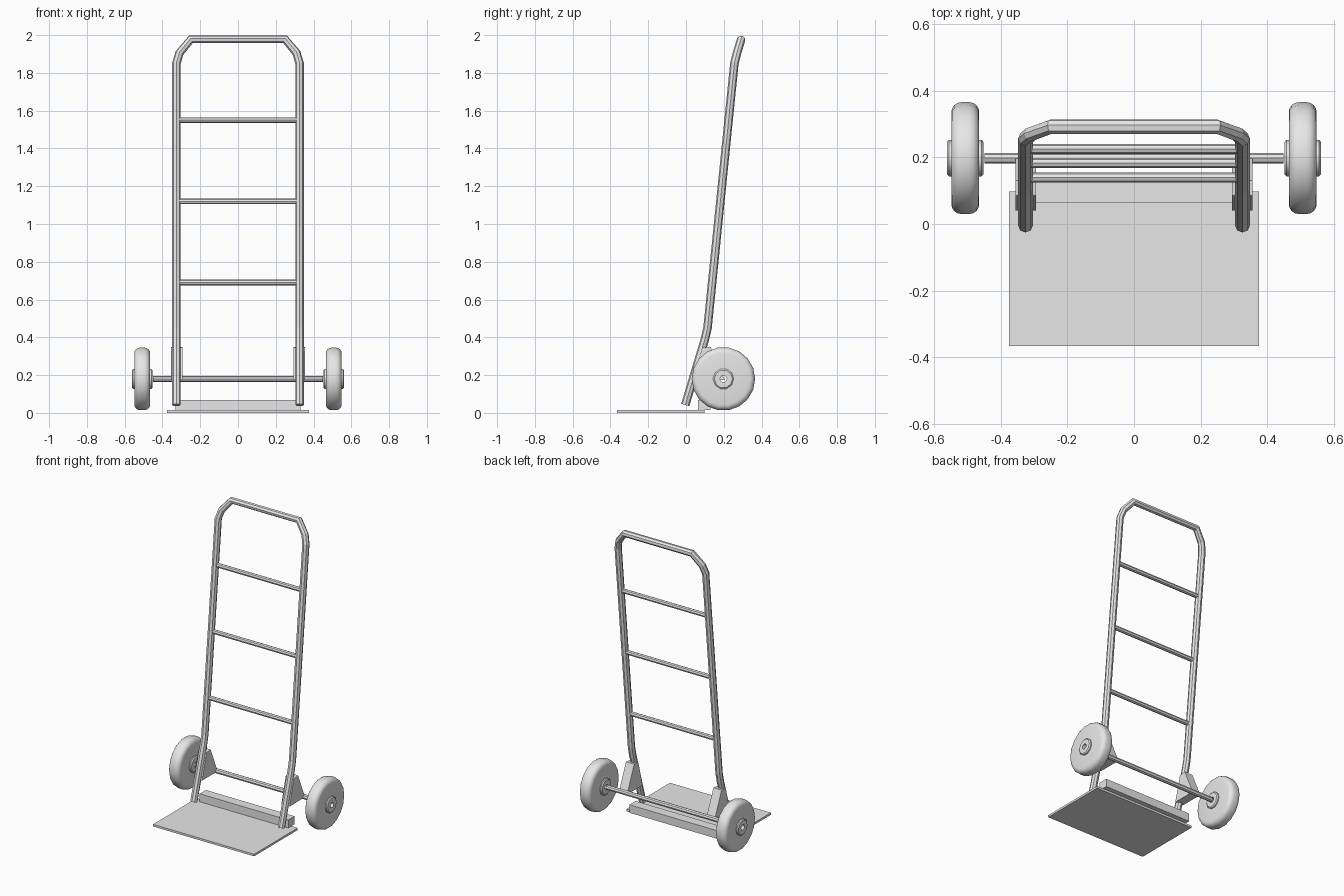
import bpy, bmesh
from math import pi, cos, sin, radians
from mathutils import Vector

cube = bpy.data.objects.get("Cube")
if cube:
    bpy.data.objects.remove(cube, do_unlink=True)

grey = bpy.data.materials.new("light_grey")
grey.use_nodes = True
grey.diffuse_color = (0.8, 0.8, 0.8, 1)
grey.node_tree.nodes["Principled BSDF"].inputs["Base Color"].default_value = (0.8, 0.8, 0.8, 1)


def add_object(name, bm, smooth=False):
    bmesh.ops.recalc_face_normals(bm, faces=bm.faces)
    mesh = bpy.data.meshes.new(name)
    bm.to_mesh(mesh)
    bm.free()
    mesh.materials.append(grey)
    obj = bpy.data.objects.new(name, mesh)
    bpy.context.collection.objects.link(obj)
    if smooth:
        bpy.ops.object.select_all(action="DESELECT")
        obj.select_set(True)
        bpy.context.view_layer.objects.active = obj
        bpy.ops.object.shade_smooth_by_angle(angle=radians(40))
    return obj


def tube(name, points, radius, caps=True):
    """Eight-sided tube swept along a path of points."""
    curve = bpy.data.curves.new(name, "CURVE")
    curve.dimensions = "3D"
    curve.bevel_depth = radius
    curve.bevel_resolution = 2
    curve.use_fill_caps = caps
    spline = curve.splines.new("POLY")
    spline.points.add(len(points) - 1)
    for target, p in zip(spline.points, points):
        target.co = (*p, 1)
    spline.use_smooth = False
    curve.materials.append(grey)
    obj = bpy.data.objects.new(name, curve)
    bpy.context.collection.objects.link(obj)
    bpy.ops.object.select_all(action="DESELECT")
    obj.select_set(True)
    bpy.context.view_layer.objects.active = obj
    bpy.ops.object.convert(target="MESH")


def box(name, low, high):
    low, high = Vector(low), Vector(high)
    bm = bmesh.new()
    bmesh.ops.create_cube(bm, size=1)
    for v in bm.verts:
        v.co = (low + high) / 2 + v.co * (high - low)
    add_object(name, bm)


def lathe(name, profile, centre, sides):
    """Closed (x, radius) profile turned around the x axis."""
    bm = bmesh.new()
    rings = []
    for i in range(sides):
        a = 2 * pi * i / sides
        rings.append([bm.verts.new(Vector(centre) + Vector((x, r * cos(a), r * sin(a))))
                      for x, r in profile])
    n = len(profile)
    for i in range(sides):
        a, b = rings[i], rings[(i + 1) % sides]
        for j in range(n):
            k = (j + 1) % n
            bm.faces.new((a[j], a[k], b[k], b[j]))
    add_object(name, bm, smooth=True)


def prism(name, outline, x0, x1):
    """Side outline in (y, z) extruded along x."""
    bm = bmesh.new()
    face = bm.faces.new([bm.verts.new((x0, y, z)) for y, z in outline])
    result = bmesh.ops.extrude_face_region(bm, geom=[face])
    moved = [g for g in result["geom"] if isinstance(g, bmesh.types.BMVert)]
    bmesh.ops.translate(bm, verts=moved, vec=(x1 - x0, 0, 0))
    add_object(name, bm)


# Bent frame tube, mirrored from its left half
half = [(0.326, -0.004, 0.042), (0.326, 0.1, 0.39), (0.326, 0.114, 0.45),
        (0.326, 0.256, 1.85), (0.31, 0.27, 1.905), (0.25, 0.292, 1.977)]
tube("frame", half + [(-x, y, z) for x, y, z in reversed(half)], 0.0225)

# Cross bars
for label, z in (("lower", 0.69), ("middle", 1.12), ("upper", 1.55)):
    y = 0.14 + (z - 0.69) * 0.1
    tube(label + "_cross_bar", [(-0.322, y, z), (0.322, y, z)], 0.015)

# Load plate and the bar behind it
box("load_plate", (-0.376, -0.366, 0), (0.376, 0.098, 0.014))
box("plate_rear_bar", (-0.33, 0.064, 0.014), (0.33, 0.13, 0.068))

# Open-ended axle
AXLE = (0.198, 0.18)
tube("axle", [(-0.449, *AXLE), (0.449, *AXLE)], 0.016, caps=False)

# Tyre section with rounded shoulders, and hub section with a bore
WIDTH, RADIUS, ROUND = 0.042, 0.168, 0.03
shoulder = [(WIDTH - ROUND * (1 - cos(a)), RADIUS - ROUND * (1 - sin(a)))
            for a in (i * pi / 8 for i in range(5))]
tyre = [(WIDTH, 0.04)] + shoulder + [(-x, r) for x, r in reversed(shoulder)] + [(-WIDTH, 0.04)]
hub = [(0.055, 0.018), (0.055, 0.048), (0.049, 0.055),
       (-0.049, 0.055), (-0.055, 0.048), (-0.055, 0.018)]

for side, s in (("left", 1), ("right", -1)):
    centre = (s * 0.507, *AXLE)
    lathe(side + "_wheel", tyre, centre, 18)
    lathe(side + "_hub", hub, centre, 10)
    # Wedge bracket from the frame back to the axle
    prism(side + "_axle_bracket",
          [(0.085, 0.345), (0.13, 0.35), (0.205, 0.175), (0.04, 0.175)],
          s * 0.295, s * 0.356)
